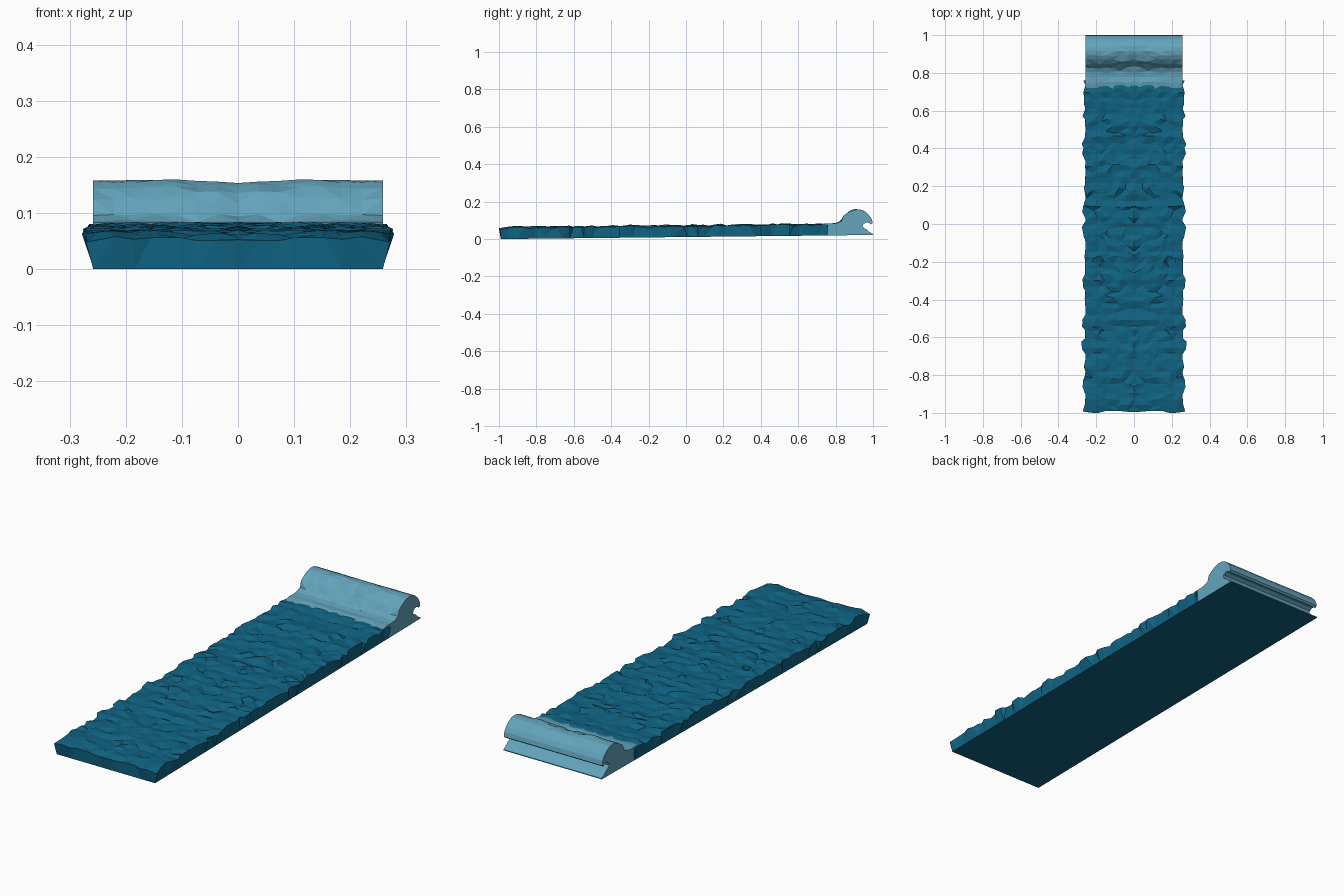
import bpy, bmesh, random
from mathutils import Vector

if "Cube" in bpy.data.objects:
    bpy.data.objects.remove(bpy.data.objects["Cube"])

random.seed(7)
HALF = 0.258      # half width of the water strip
COLS = 7          # columns in one mirrored half
JOIN = 0.76       # where the sea meets the breaking wave


def material(name, rgb):
    m = bpy.data.materials.new(name)
    m.diffuse_color = (*rgb, 1)
    m.use_nodes = True
    m.node_tree.nodes["Principled BSDF"].inputs["Base Color"].default_value = m.diffuse_color
    return m


deep = material("deep sea blue", (0.005, 0.125, 0.225))
foam = material("pale wave blue", (0.125, 0.37, 0.50))


def bottom(y):
    return max(0.0, 0.011 * (y + 0.99))


def finish(name, bm, mats):
    bmesh.ops.remove_doubles(bm, verts=bm.verts, dist=1e-6)
    bmesh.ops.triangulate(bm, faces=bm.faces[:])
    bmesh.ops.recalc_face_normals(bm, faces=bm.faces[:])
    me = bpy.data.meshes.new(name)
    bm.to_mesh(me)
    bm.free()
    for m in mats:
        me.materials.append(m)
    ob = bpy.data.objects.new(name, me)
    bpy.context.collection.objects.link(ob)
    mir = ob.modifiers.new("Mirror", 'MIRROR')
    mir.use_clip = True
    return ob


def sheet(bm, rows):
    """Skin a list of vertex rows with quads."""
    for a, b in zip(rows, rows[1:]):
        for i in range(len(a) - 1):
            bm.faces.new((a[i], a[i + 1], b[i + 1], b[i]))


# Sea: choppy faceted top with straight walls and a gently sloping base
bm = bmesh.new()
N = 58
rows = []
for j in range(N + 1):
    y0 = -0.99 + (JOIN + 0.99) * j / N
    swell = random.uniform(-0.003, 0.003)
    row = []
    for i in range(COLS + 1):
        x = HALF * i / COLS
        y = y0
        z = 0.062 + 0.0095 * (y0 + 1) + swell + random.uniform(-0.0065, 0.0065)
        if 0 < i < COLS:
            x += random.uniform(-0.011, 0.011)
        if i == COLS:                       # ragged outer edge
            x += 0.022 * random.random() ** 3 - 0.001
            z -= 0.003
        if 0 < j < N:
            y += random.uniform(-0.009, 0.009)
        if j == 0:
            y -= random.uniform(0, 0.01)
            z -= 0.004
        row.append(bm.verts.new((x, y, z)))
    rows.append(row)
sheet(bm, rows)
base = []
for row in rows:
    y = max(row[-1].co.y, -0.99)
    base.append([bm.verts.new((HALF * i / COLS, y, bottom(y))) for i in range(COLS + 1)])
sheet(bm, base)
sheet(bm, [rows[0], base[0]])
sheet(bm, [rows[-1], base[-1]])
sheet(bm, [[r[-1] for r in rows], [b[-1] for b in base]])
finish("sea", bm, [deep])

# Breaking wave: curled profile (y, z, roughness) swept across the strip
profile = [(JOIN, bottom(JOIN), 0), (JOIN, 0.070, 0), (0.722, 0.078, .6),
           (0.75, 0.082, .7), (0.78, 0.082, .7), (0.805, 0.085, .8),
           (0.828, 0.097, 1), (0.848, 0.123, 1), (0.868, 0.143, 1),
           (0.89, 0.154, .9), (0.915, 0.158, .6), (0.94, 0.155, .4),
           (0.962, 0.144, .1), (0.98, 0.127, 0), (0.993, 0.107, 0),
           (0.998, 0.086, 0), (0.988, 0.078, 0), (0.978, 0.087, 0),
           (0.962, 0.088, 0), (0.948, 0.080, 0), (0.944, 0.068, 0),
           (0.952, 0.058, 0), (0.966, 0.052, 0), (0.978, 0.040, 0),
           (1.0, 0.026, 0), (1.0, bottom(1.0), 0)]
bm = bmesh.new()
crest = [random.uniform(-0.005, 0.005) for _ in range(COLS + 1)]
crest[0] = -0.007
rows = []
for y, z, rough in profile:
    row = []
    for i in range(COLS + 1):
        dy = rough * random.uniform(-0.007, 0.007)
        dz = rough * (random.uniform(-0.003, 0.003) + crest[i] * (z > 0.1))
        row.append(bm.verts.new((HALF * i / COLS, y + dy, z + dz)))
    rows.append(row)
sheet(bm, rows)
sheet(bm, [rows[-1], rows[0]])
bm.faces.new([r[-1] for r in rows])
wave = finish("breaking_wave", bm, [foam, deep])

# Underside of the wave keeps the deep colour
for p in wave.data.polygons:
    if p.normal.z < -0.9 and p.center.z < 0.025:
        p.material_index = 1
